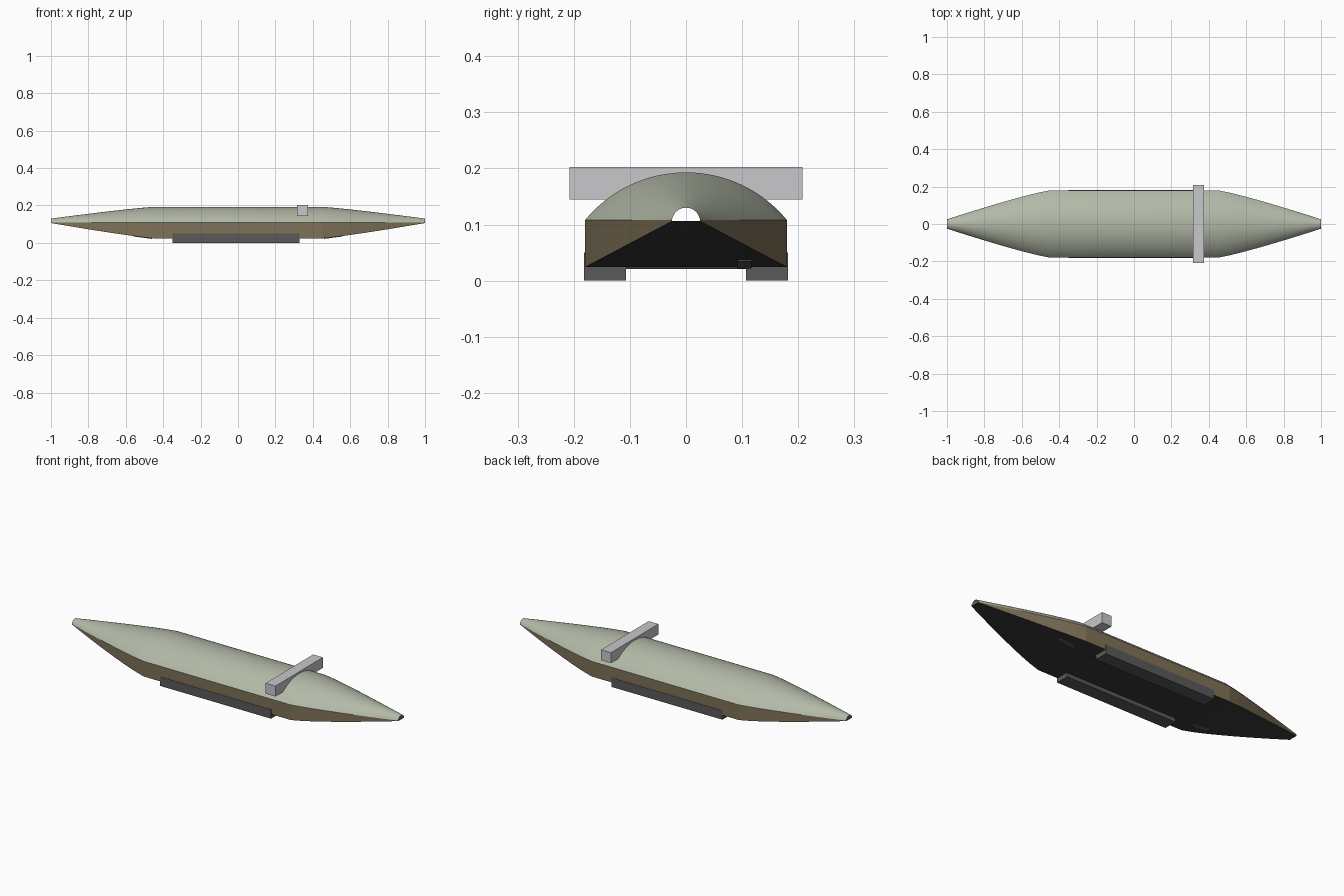
import bpy, bmesh, math
from mathutils import Matrix

if "Cube" in bpy.data.objects:
    bpy.data.objects.remove(bpy.data.objects["Cube"])


def material(name, rgb):
    m = bpy.data.materials.new(name)
    m.use_nodes = True
    m.diffuse_color = (*rgb, 1)
    m.node_tree.nodes["Principled BSDF"].inputs["Base Color"].default_value = (*rgb, 1)
    return m


SAGE = material("sage green", (0.45, 0.49, 0.39))
BROWN = material("olive brown", (0.21, 0.165, 0.095))
BLACK = material("underside black", (0.04, 0.04, 0.04))
GREY = material("dark grey", (0.105, 0.1, 0.105))
SILVER = material("light grey", (0.58, 0.58, 0.6))

SEAM = 0.108      # height where canopy meets hull
BODY = 0.45       # half length of the straight middle
STEPS = 8         # stations along each tapered end


def stations():
    """x position and fullness (1 in the middle, 0 at the tips)."""
    ends = [(BODY + (1 - BODY) * i / STEPS, 1 - (i / STEPS) ** 1.15)
            for i in range(STEPS + 1)]
    return [(-x, f) for x, f in reversed(ends)] + ends


def half_width(f):
    return 0.025 + 0.155 * f


def loft(name, section, mats):
    """Open shell through the cross-sections at every station."""
    bm = bmesh.new()
    rows = [[bm.verts.new((x, y, z)) for y, z in section(f)] for x, f in stations()]
    for r, s in zip(rows, rows[1:]):
        for j in range(len(r) - 1):
            bm.faces.new((r[j], s[j], s[j + 1], r[j + 1]))
    bm.normal_update()
    for face in bm.faces:
        face.material_index = 1 if face.normal.z < -0.5 else 0
    return finish(name, bm, mats)


def finish(name, bm, mats):
    me = bpy.data.meshes.new(name)
    bm.to_mesh(me)
    bm.free()
    for m in mats:
        me.materials.append(m)
    ob = bpy.data.objects.new(name, me)
    bpy.context.collection.objects.link(ob)
    return ob


def box(name, lo, hi, mat, tilt=0):
    bm = bmesh.new()
    size = [b - a for a, b in zip(lo, hi)]
    centre = [(a + b) / 2 for a, b in zip(lo, hi)]
    bmesh.ops.create_cube(bm, size=1, matrix=Matrix.Translation(centre)
                          @ Matrix.Rotation(tilt, 4, "Y") @ Matrix.Diagonal((*size, 1)))
    return finish(name, bm, [mat])


def canopy_section(f, n=32):
    """Circular arc from one seam over the crown to the other."""
    w, h = half_width(f), 0.022 + 0.063 * f
    radius = (w * w + h * h) / (2 * h)
    half = math.atan2(w, radius - h)
    angles = [half * (2 * i / n - 1) for i in range(n + 1)]
    return [(radius * math.sin(a), SEAM + h - radius * (1 - math.cos(a))) for a in angles]


def hull_section(f):
    """Upright sides and a flat floor."""
    w, low = half_width(f), SEAM - 0.002 - 0.082 * f
    return [(w, SEAM), (w, low), (-w, low), (-w, SEAM)]


canopy = loft("canopy", canopy_section, [SAGE, SAGE])
loft("hull", hull_section, [BROWN, BLACK])

# Smooth the canopy
bpy.ops.object.select_all(action="DESELECT")
canopy.select_set(True)
bpy.context.view_layer.objects.active = canopy
bpy.ops.object.shade_smooth_by_angle(angle=math.radians(9))

# Skids and the floor plate between them
for side, s in (("left", 1), ("right", -1)):
    y0, y1 = sorted((s * 0.107, s * 0.182))
    box("skid_" + side, (-0.35, y0, 0), (0.33, y1, 0.05), GREY)
box("floor_plate", (-0.35, -0.107, 0.021), (0.33, 0.107, 0.026), BLACK)

# Small plates on the sloping ends of the floor
for name, s in (("front_slot", 1), ("rear_slot", -1)):
    x0, x1 = sorted((s * 0.46, s * 0.56))
    y0, y1 = sorted((s * 0.092, s * 0.117))
    box(name, (x0, y0, 0.028), (x1, y1, 0.034), GREY, -s * 0.13)

# Crossbar through the top of the canopy
box("crossbar", (0.315, -0.208, 0.145), (0.375, 0.208, 0.203), SILVER)
